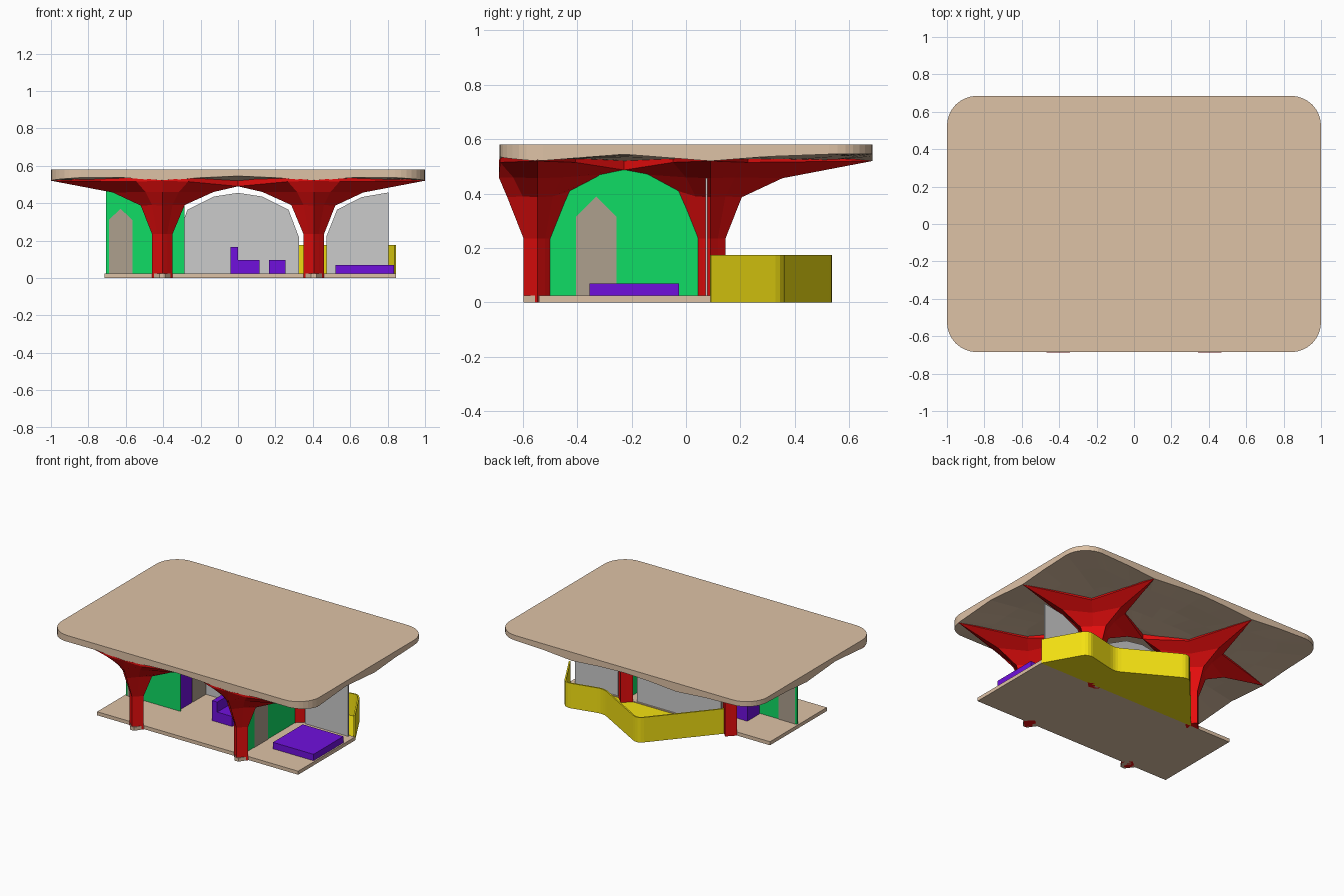
import bpy, bmesh, math
from mathutils import Vector

if "Cube" in bpy.data.objects:
    bpy.data.objects.remove(bpy.data.objects["Cube"])


def material(name, rgb):
    m = bpy.data.materials.new(name)
    m.diffuse_color = (*rgb, 1)
    m.use_nodes = True
    m.node_tree.nodes["Principled BSDF"].inputs["Base Color"].default_value = m.diffuse_color
    return m


BEIGE = material("beige", (0.73, 0.54, 0.38))
RED = material("red", (0.8, 0.004, 0.004))
GREEN = material("green", (0.005, 0.72, 0.13))
TAUPE = material("taupe", (0.42, 0.35, 0.27))
PURPLE = material("purple", (0.16, 0.005, 0.72))
YELLOW = material("yellow", (0.9, 0.75, 0.006))


def finish(name, bm, mat=None):
    bmesh.ops.recalc_face_normals(bm, faces=bm.faces)
    me = bpy.data.meshes.new(name)
    bm.to_mesh(me)
    bm.free()
    ob = bpy.data.objects.new(name, me)
    bpy.context.collection.objects.link(ob)
    if mat:
        me.materials.append(mat)
    return ob


def prism(name, pts, axis, a, b, mat=None):
    """Extrude a 2D outline along the named axis from a to b."""
    place = {"x": lambda p, t: (t, p[0], p[1]),
             "y": lambda p, t: (p[0], t, p[1]),
             "z": lambda p, t: (p[0], p[1], t)}[axis]
    bm = bmesh.new()
    lo = [bm.verts.new(place(p, a)) for p in pts]
    hi = [bm.verts.new(place(p, b)) for p in pts]
    bm.faces.new(lo)
    bm.faces.new(hi)
    n = len(pts)
    for i in range(n):
        j = (i + 1) % n
        bm.faces.new((lo[i], lo[j], hi[j], hi[i]))
    return finish(name, bm, mat)


def box(name, x0, x1, y0, y1, z0, z1, mat):
    return prism(name, [(x0, y0), (x1, y0), (x1, y1), (x0, y1)], "z", z0, z1, mat)


CX, FY, BY, MID = 0.405, -0.545, 0.09, -0.2275
FLOOR = 0.025

# Roof slab: rounded outline, flat top, shallow vaulted underside
HX, HY, R = 1.0, 0.685, 0.16
outline = [(s * x, t * HY) for s in (-1, 1) for t in (-1, 1) for x in (CX, 0.62, 0.2)]
outline += [(0, HY), (0, -HY)] + [(s * HX, y) for s in (-1, 1) for y in (0.3, BY, -0.07, MID, -0.39)]
for sx in (-1, 1):
    for sy in (-1, 1):
        for k in range(9):
            a = math.pi / 2 * k / 8
            outline.append((sx * (HX - R + R * math.cos(a)), sy * (HY - R + R * math.sin(a))))
outline.sort(key=lambda p: math.atan2(p[1], p[0]))
tips = [(s * CX, t * HY) for s in (-1, 1) for t in (-1, 1)]
tips += [(s * HX, y) for s in (-1, 1) for y in (FY, BY)]


def rim_z(x, y):
    return 0.545 - 0.025 * max(max(0, 1 - math.hypot(x - u, y - v) / 0.32) for u, v in tips)


def vault_z(x, y):
    bx = 1 - min(abs(abs(x) - CX) / 0.42, 1)
    by = 1 - min(min(abs(y - FY), abs(y - BY)) / 0.32, 1)
    return 0.545 - 0.025 * max(bx, by)


bm = bmesh.new()
rings = [[bm.verts.new((x, y, 0.58)) for x, y in outline],
         [bm.verts.new((x, y, rim_z(x, y))) for x, y in outline]]
for f in (0.8, 0.6, 0.4, 0.2):
    rings.append([bm.verts.new((x * f, y * f, vault_z(x * f, y * f))) for x, y in outline])
bm.faces.new(rings[0])
bm.faces.new(rings[-1])
n = len(outline)
for r0, r1 in zip(rings, rings[1:]):
    for i in range(n):
        j = (i + 1) % n
        bm.faces.new((r0[i], r0[j], r1[j], r1[i]))
finish("roof", bm, BEIGE)

# Floor slab with small feet under the front columns
floor = [(-0.715, -0.54)]
for c in (-CX, CX):
    floor += [(c - 0.055, -0.54), (c - 0.015, -0.597), (c + 0.015, -0.597), (c + 0.055, -0.54)]
floor += [(0.845, -0.54), (0.845, 0.09), (-0.715, 0.09)]
prism("floor", floor, "z", 0, FLOOR, BEIGE)

# Columns: diamond shafts flaring into four-pointed stars; (reach, height) per ridge
OUT = [(0.055, 0), (0.055, 0.235), (0.115, 0.387), (0.265, 0.457), (0.595, 0.52), (0.595, 0.526)]
IN_X = [(0.055, 0), (0.055, 0.235), (0.12, 0.39), (0.275, 0.46), (0.405, 0.49), (0.405, 0.54)]
IN_Y = [(0.05, 0), (0.05, 0.235), (0.12, 0.41), (0.235, 0.47), (0.3175, 0.487), (0.3175, 0.54)]
FRONT = [(0.052, 0), (0.052, 0.235), (0.112, 0.387), (0.143, 0.46), (0.143, 0.52), (0.143, 0.522)]
VALLEY = [(0.027, 0), (0.027, 0.235), (0.055, 0.39), (0.09, 0.46), (0.138, 0.515), (0.138, 0.535)]


def column(name, cx, cy):
    px, nx = (OUT, IN_X) if cx > 0 else (IN_X, OUT)
    py, ny = (OUT, IN_Y) if cy > 0 else (IN_Y, FRONT)
    spokes = [((1, 0), px), ((1, 1), VALLEY), ((0, 1), py), ((-1, 1), VALLEY),
              ((-1, 0), nx), ((-1, -1), VALLEY), ((0, -1), ny), ((1, -1), VALLEY)]
    bm = bmesh.new()
    rings = [[bm.verts.new((cx + d[0] * p[k][0], cy + d[1] * p[k][0], p[k][1]))
              for d, p in spokes] for k in range(6)]
    for r0, r1 in zip(rings, rings[1:]):
        for i in range(8):
            j = (i + 1) % 8
            bm.faces.new((r0[i], r0[j], r1[j], r1[i]))
    bm.faces.new(rings[0])
    hub = bm.verts.new((cx, cy, 0.535))
    for i in range(8):
        bm.faces.new((rings[-1][i], rings[-1][(i + 1) % 8], hub))
    finish(name, bm, RED)


for side, s in (("left", -1), ("right", 1)):
    column("front_column_" + side, s * CX, FY)
    column("back_column_" + side, s * CX, BY)


def door(name, c, w, shoulder, peak, axis, at):
    pts = [(c - w, FLOOR), (c + w, FLOOR), (c + w, shoulder), (c, peak), (c - w, shoulder)]
    prism(name, pts, axis, at - 0.008, at + 0.008, TAUPE)


# Green walls with pointed doors
half = [(0.275, FLOOR), (0.275, 0.24), (0.2, 0.41), (0.085, 0.472)]
arch = [(MID + u, z) for u, z in half] + [(MID, 0.488)] + [(MID - u, z) for u, z in half[::-1]]
prism("right_arch_wall", arch, "x", CX - 0.005, CX + 0.005, GREEN)
door("right_door", -0.33, 0.075, 0.315, 0.39, "x", CX)
box("left_wall", -0.705, -0.285, MID - 0.005, MID + 0.005, FLOOR, 0.538, GREEN)
door("left_door", -0.628, 0.063, 0.31, 0.37, "y", MID)

# Grey back panels and a small inner partition
half = [(0.325, FLOOR), (0.325, 0.22), (0.27, 0.365), (0.13, 0.435)]
arch = half + [(0, 0.455)] + [(-u, z) for u, z in half[::-1]]
prism("back_panel_middle", arch, "y", 0.071, 0.079)
prism("back_panel_right", [(0.472, FLOOR), (0.805, FLOOR), (0.805, 0.457), (0.66, 0.432),
                           (0.53, 0.365), (0.472, 0.22)], "y", 0.071, 0.079)
box("partition", -0.307, -0.299, -0.075, 0.071, FLOOR, 0.36, TAUPE)

# Purple furniture
prism("sofa", [(-0.04, FLOOR), (0.115, FLOOR), (0.115, 0.095), (0.0, 0.095), (0.0, 0.165), (-0.04, 0.165)],
      "y", -0.23, -0.03, PURPLE)
box("side_table", 0.165, 0.255, -0.2, -0.06, FLOOR, 0.095, PURPLE)
box("bed", 0.52, 0.835, -0.355, -0.025, FLOOR, 0.07, PURPLE)
box("cabinet", -0.42, -0.3, -0.215, -0.08, FLOOR, 0.3, PURPLE)

# Yellow terrace: floor with a thin bent parapet, corners rounded
corners = [Vector(p) for p in [(-0.39, 0.09), (0.0, 0.545), (0.42, 0.305), (0.685, 0.365), (0.84, 0.09)]]
path = [corners[0]]
for a, b, c in zip(corners, corners[1:], corners[2:]):
    p, q = b + (a - b).normalized() * 0.045, b + (c - b).normalized() * 0.045
    path += [p * (1 - t) ** 2 + b * 2 * t * (1 - t) + q * t * t for t in (0, 0.25, 0.5, 0.75, 1)]
path.append(corners[-1])
prism("terrace_floor", path, "z", 0, 0.02, YELLOW)
bm = bmesh.new()
lo = [bm.verts.new((p.x, p.y, 0)) for p in path]
hi = [bm.verts.new((p.x, p.y, 0.175)) for p in path]
for i in range(len(path) - 1):
    bm.faces.new((lo[i], lo[i + 1], hi[i + 1], hi[i]))
wall = finish("terrace_parapet", bm, YELLOW)
mod = wall.modifiers.new("thickness", "SOLIDIFY")
mod.thickness = 0.01
mod.offset = 0
